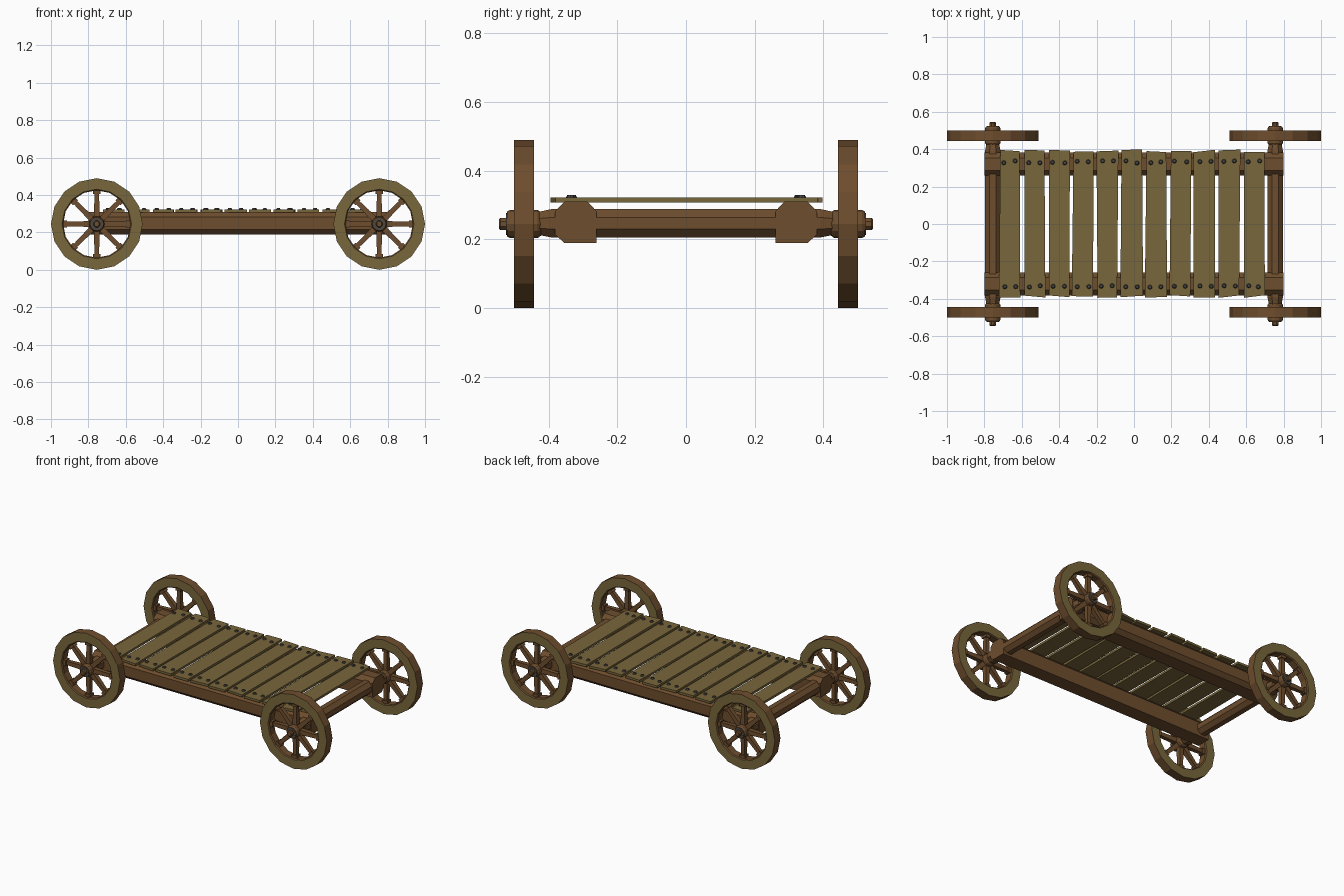
import bpy, bmesh, math, random
from mathutils import Matrix, Vector

if "Cube" in bpy.data.objects:
    bpy.data.objects.remove(bpy.data.objects["Cube"])

random.seed(4)


def material(name, rgb):
    m = bpy.data.materials.new(name)
    m.diffuse_color = (*rgb, 1)
    m.use_nodes = True
    m.node_tree.nodes["Principled BSDF"].inputs["Base Color"].default_value = m.diffuse_color
    return m


BROWN = material("brown_wood", (0.155, 0.075, 0.027))
OLIVE = material("pale_wood", (0.19, 0.135, 0.045))
IRON = material("iron", (0.07, 0.065, 0.06))


def finish(name, bm, *mats):
    bmesh.ops.recalc_face_normals(bm, faces=bm.faces[:])
    me = bpy.data.meshes.new(name)
    bm.to_mesh(me)
    bm.free()
    for m in mats:
        me.materials.append(m)
    ob = bpy.data.objects.new(name, me)
    bpy.context.collection.objects.link(ob)
    return ob


def lathe(bm, profile, n, centre, closed=False, phase=0.0):
    """Sweep (radius, y) points round an axis along y."""
    rings = []
    for r, y in profile:
        rings.append([bm.verts.new((centre[0] + r * math.cos(phase + math.tau * i / n), y,
                                    centre[1] + r * math.sin(phase + math.tau * i / n)))
                      for i in range(n)])
    pairs = list(zip(rings, rings[1:])) + ([(rings[-1], rings[0])] if closed else [])
    for a, b in pairs:
        for i in range(n):
            j = (i + 1) % n
            bm.faces.new((a[i], a[j], b[j], b[i]))
    if not closed:
        bm.faces.new(rings[0])
        bm.faces.new(rings[-1])


def prism(bm, a, b):
    """Join two matching outlines into a closed solid."""
    va, vb = [bm.verts.new(p) for p in a], [bm.verts.new(p) for p in b]
    n = len(va)
    for i in range(n):
        bm.faces.new((va[i], va[(i + 1) % n], vb[(i + 1) % n], vb[i]))
    bm.faces.new(va)
    bm.faces.new(vb)


WX, WZ, WY = 0.755, 0.245, 0.472


def wheel(tag, x, s):
    c = (x, WZ)
    # Rim: pale side faces, brown tread and inside
    bm = bmesh.new()
    lathe(bm, [(0.245, s * 0.443), (0.245, s * 0.501), (0.186, s * 0.501),
               (0.180, s * 0.495), (0.180, s * 0.449), (0.186, s * 0.443)], 16, c, True)
    bm.normal_update()
    for f in bm.faces:
        f.material_index = 1 if abs(f.normal.y) > 0.9 else 0
    finish(tag + "_rim", bm, BROWN, OLIVE)

    # Spokes with a thicker foot at the rim
    bm = bmesh.new()
    for k in range(8):
        rot = Matrix.Rotation(math.tau * k / 8, 3, 'Y')
        for r0, h0, r1, h1 in ((0.025, 0.016, 0.165, 0.012), (0.160, 0.019, 0.184, 0.019)):
            ends = [[rot @ Vector((r, 0, 0)) + rot @ Vector((0, u * h, v * h)) + Vector((x, s * WY, WZ))
                     for u, v in ((-1, -1), (1, -1), (1, 1), (-1, 1))]
                    for r, h in ((r0, h0), (r1, h1))]
            prism(bm, *ends)
    finish(tag + "_spokes", bm, BROWN)

    # Hub with inner collar
    bm = bmesh.new()
    lathe(bm, [(0.034, s * 0.422), (0.041, s * 0.432), (0.041, s * 0.512), (0.036, s * 0.521)], 12, c)
    finish(tag + "_hub", bm, BROWN)

    # Iron hub plate and axle peg
    bm = bmesh.new()
    lathe(bm, [(0.032, s * 0.515), (0.032, s * 0.524)], 12, c)
    finish(tag + "_hub_plate", bm, IRON)
    bm = bmesh.new()
    lathe(bm, [(0.019, s * 0.515), (0.019, s * 0.540), (0.014, s * 0.545)], 8, c, phase=math.pi / 8)
    finish(tag + "_axle_peg", bm, BROWN)


for end, x in (("left", -WX), ("right", WX)):
    for side, s in (("front", -1), ("back", 1)):
        wheel(f"{side}_{end}_wheel", x, s)
    # Octagonal axle, tapering outside the beams
    bm = bmesh.new()
    lathe(bm, [(0.036, -0.43), (0.045, -0.39), (0.045, 0.39), (0.036, 0.43)], 8,
          (x, 0.247), phase=math.pi / 8)
    finish(end + "_axle", bm, BROWN)

# Side beams with chamfered edges
section = [(0.26, 0.19), (0.355, 0.19), (0.381, 0.215), (0.381, 0.282),
           (0.353, 0.31), (0.287, 0.31), (0.26, 0.282)]
for side, s in (("front", -1), ("back", 1)):
    bm = bmesh.new()
    prism(bm, [(-0.8, s * y, z) for y, z in section], [(0.8, s * y, z) for y, z in section])
    finish(side + "_beam", bm, BROWN)

# Uneven deck planks and their bolts
bolts = bmesh.new()
for i in range(11):
    cx = -0.663 + 0.1302 * i
    j = lambda a: random.uniform(-a, a)
    outline = [(cx - 0.056 + j(0.005), -0.388 + j(0.008)), (cx + 0.056 + j(0.005), -0.388 + j(0.008)),
               (cx + 0.056 + j(0.005), 0.391 + j(0.008)), (cx - 0.056 + j(0.005), 0.391 + j(0.008))]
    bm = bmesh.new()
    prism(bm, [(px, py, 0.307) for px, py in outline], [(px, py, 0.322) for px, py in outline])
    finish(f"plank_{i + 1}", bm, OLIVE)
    for s in (-1, 1):
        for dx in (-0.03, 0.03):
            loc = Matrix.Translation((cx + dx + j(0.005), s * 0.332 + j(0.006), 0.3255))
            bmesh.ops.create_cone(bolts, cap_ends=True, segments=8, radius1=0.013,
                                  radius2=0.008, depth=0.009, matrix=loc)
finish("deck_bolts", bolts, IRON)
